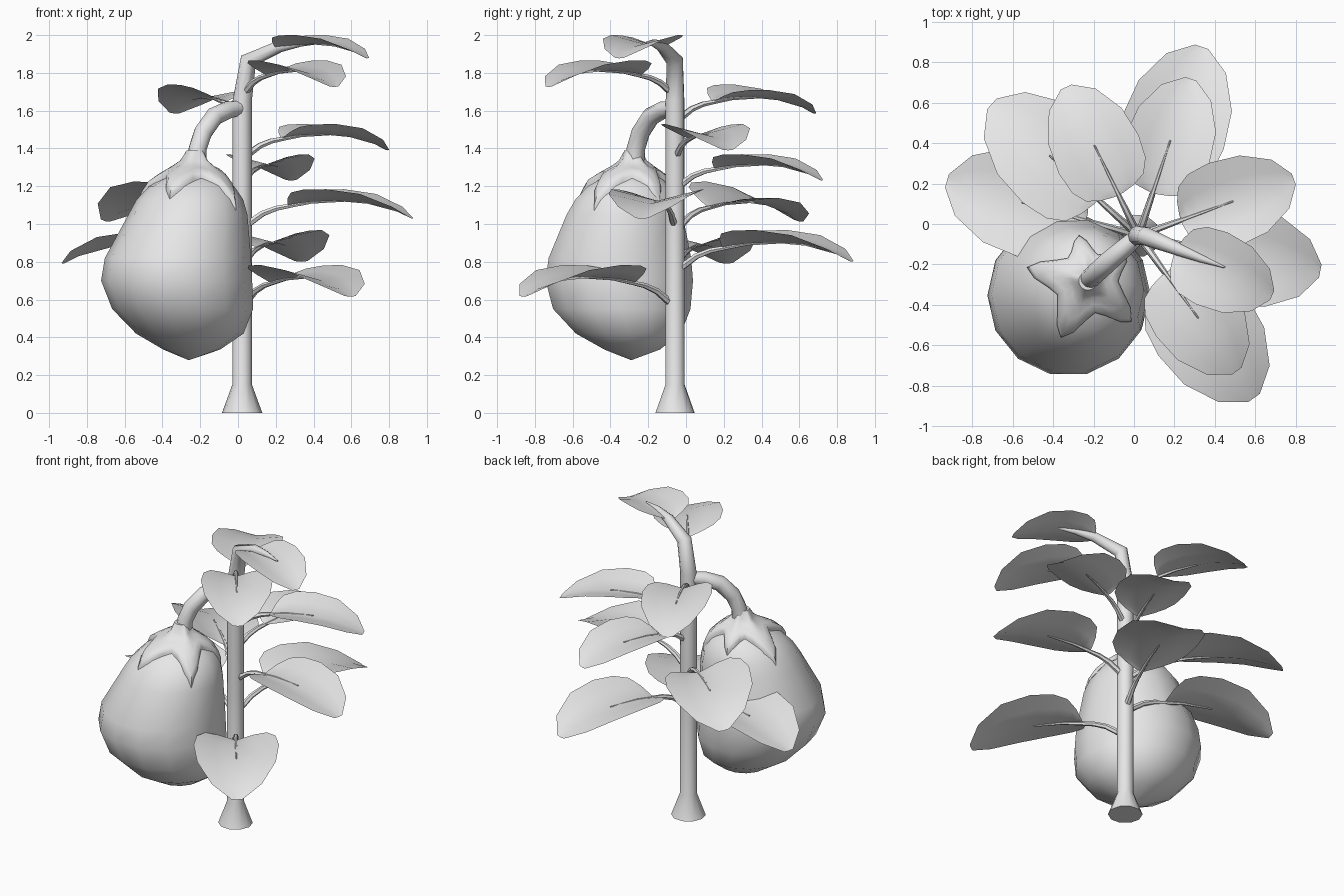
import bpy
import bmesh
from math import sin, cos, pi, radians
from mathutils import Vector

if "Cube" in bpy.data.objects:
    bpy.data.objects.remove(bpy.data.objects["Cube"])

GREY = (0.8, 0.8, 0.8, 1)
mat = bpy.data.materials.new("light grey")
mat.use_nodes = True
mat.diffuse_color = GREY
mat.node_tree.nodes["Principled BSDF"].inputs["Base Color"].default_value = GREY

STEM_X, STEM_Y = 0.022, -0.058


def loft(name, rings, closed=True):
    """Skin a list of equal-length rings; closed rings are capped."""
    bm = bmesh.new()
    rows = [[bm.verts.new(p) for p in ring] for ring in rings]
    n = len(rows[0])
    for a, b in zip(rows, rows[1:]):
        for j in range(n if closed else n - 1):
            k = (j + 1) % n
            bm.faces.new((a[j], a[k], b[k], b[j]))
    if closed:
        bm.faces.new(rows[0][::-1])
        bm.faces.new(rows[-1])
        bmesh.ops.recalc_face_normals(bm, faces=bm.faces)
    mesh = bpy.data.meshes.new(name)
    bm.to_mesh(mesh)
    bm.free()
    mesh.materials.append(mat)
    obj = bpy.data.objects.new(name, mesh)
    bpy.context.collection.objects.link(obj)
    bpy.ops.object.select_all(action="DESELECT")
    obj.select_set(True)
    bpy.context.view_layer.objects.active = obj
    bpy.ops.object.shade_smooth_by_angle(angle=radians(50))


def tube(name, path, angle, sides=8):
    """Sweep a round section along (point, radius) pairs lying in a vertical plane."""
    side = Vector((-sin(angle), cos(angle), 0))
    pts = [Vector(p) for p, r in path]
    rings = []
    for i, (p, r) in enumerate(path):
        t = (pts[min(i + 1, len(pts) - 1)] - pts[max(i - 1, 0)]).normalized()
        up = t.cross(side).normalized()
        rings.append([pts[i] + r * (cos(2 * pi * j / sides) * side + sin(2 * pi * j / sides) * up)
                      for j in range(sides)])
    loft(name, rings)


def lerp_table(table, key, column):
    """Interpolate one column of a table sorted by its first column."""
    for a, b in zip(table, table[1:]):
        if key <= b[0]:
            f = max(0, (key - a[0]) / (b[0] - a[0]))
            return a[column] + f * (b[column] - a[column])
    return table[-1][column]


# Main stem: flared foot, bent top running out under the top leaf
tube("stem", [
    ((STEM_X, STEM_Y, 0), 0.107), ((STEM_X, STEM_Y, 0.15), 0.052),
    ((STEM_X, STEM_Y, 0.9), 0.052), ((STEM_X, STEM_Y, 1.65), 0.051),
    ((0.055, -0.06, 1.865), 0.046), ((0.22, -0.125, 1.94), 0.032),
    ((0.33, -0.17, 1.958), 0.02), ((0.45, -0.215, 1.96), 0.004),
], radians(-22), 10)

# Hooked branch that carries the fruit
tube("fruit_stalk", [
    ((0.02, -0.06, 1.615), 0.04), ((-0.05, -0.12, 1.605), 0.046),
    ((-0.125, -0.185, 1.57), 0.05), ((-0.185, -0.24, 1.485), 0.05),
    ((-0.213, -0.265, 1.40), 0.049), ((-0.225, -0.275, 1.28), 0.055),
], radians(-139), 10)

# Fruit: height, radius, centre x, centre y
FRUIT = [
    (0.28, 0.003, -0.26, -0.29), (0.335, 0.15, -0.245, -0.285),
    (0.42, 0.285, -0.255, -0.305), (0.55, 0.373, -0.293, -0.34),
    (0.70, 0.40, -0.325, -0.353), (0.82, 0.387, -0.318, -0.35),
    (1.05, 0.315, -0.265, -0.325), (1.13, 0.282, -0.255, -0.31),
    (1.20, 0.225, -0.245, -0.30), (1.255, 0.14, -0.235, -0.285),
    (1.29, 0.003, -0.225, -0.28),
]
SIDES = 14
loft("fruit", [[(cx + r * cos(2 * pi * j / SIDES), cy + r * sin(2 * pi * j / SIDES), z)
                for j in range(SIDES)] for z, r, cx, cy in FRUIT])

# Calyx: five pointed lobes draped over the shoulder of the fruit
LOBES = [(38, 0.28), (95, 0.25), (160, 0.29), (247, 0.275), (326, 0.30)]
SHOULDER = [(r, z) for z, r, cx, cy in reversed(FRUIT[4:])]
outline = []
for i, (a, length) in enumerate(LOBES):
    b, next_length = LOBES[(i + 1) % len(LOBES)]
    gap = (b - a) % 360
    for f, reach in ((0, 1), (0.13, 0.86), (0.3, 0.65), (0.5, 0.55), (0.7, 0.65), (0.87, 0.86)):
        outline.append((radians(a + f * gap), reach * (length + f * (next_length - length))))
rings = []
for t, lift in ((0, 0.11), (0.15, 0.065), (0.35, 0.045), (0.65, 0.038), (0.92, 0.034),
                (1, 0.015), (1, -0.04)):
    ring = []
    for a, reach in outline:
        r = 0.045 + t * (reach - 0.045)
        z = lerp_table(SHOULDER, r, 1)
        cx, cy = lerp_table(FRUIT, z, 2), lerp_table(FRUIT, z, 3)
        ring.append((cx + r * cos(a), cy + r * sin(a), z + lift))
    rings.append(ring)
loft("calyx", rings)

# Leaf rows: distance out, half width, midrib height, upward fold
LEAF = [
    (0.27, 0.03, 0.105, 0.3), (0.285, 0.11, 0.108, 0.36), (0.32, 0.19, 0.115, 0.34),
    (0.40, 0.243, 0.125, 0.29), (0.54, 0.264, 0.132, 0.25), (0.73, 0.243, 0.115, 0.23),
    (0.90, 0.155, 0.07, 0.18), (0.985, 0.035, 0.03, 0.1),
]
PETIOLE = [(0.02, -0.01, 0.02), (0.12, 0.06, 0.017), (0.20, 0.09, 0.015),
           (0.28, 0.104, 0.012), (0.40, 0.124, 0.009), (0.60, 0.131, 0.004)]


def leaf(name, angle, base, size, roll=0, petiole=True):
    """Curved blade on a thin petiole, growing out of the stem."""
    a = radians(angle)
    out, side = Vector((cos(a), sin(a), 0)), Vector((-sin(a), cos(a), 0))
    root = Vector((STEM_X, STEM_Y, base))
    rows = []
    for u, w, h, fold in LEAF:
        row = []
        for k in (1, 0.5, 0, -0.5, -1):
            height = h + fold * w * abs(k) + roll * w * k
            row.append(root + size * (u * out + k * w * side + Vector((0, 0, height))))
        rows.append(row)
    loft(name, rows, closed=False)
    if petiole:
        tube(name + "_petiole", [(root + size * (u * out + Vector((0, 0, h))), r)
                                 for u, h, r in PETIOLE], a, 6)


# Leaves from bottom to top
leaf("leaf_front_low", -54.5, 0.585, 1.0)
leaf("leaf_back_low", 71.5, 0.77, 1.0)
leaf("leaf_right_low", 164, 0.76, 1.0)
leaf("leaf_left_middle", -11, 1.0, 0.93)
leaf("leaf_back_right_middle", 138, 0.985, 0.99, roll=0.17)
leaf("leaf_back_upper", 71.5, 1.205, 0.83)
leaf("leaf_left_upper", 20, 1.365, 0.83)
leaf("leaf_back_right_upper", 116, 1.56, 0.83, roll=0.07)
leaf("leaf_front_upper", -54, 1.70, 0.84)
leaf("leaf_top", -24, 1.855, 0.735, petiole=False)
